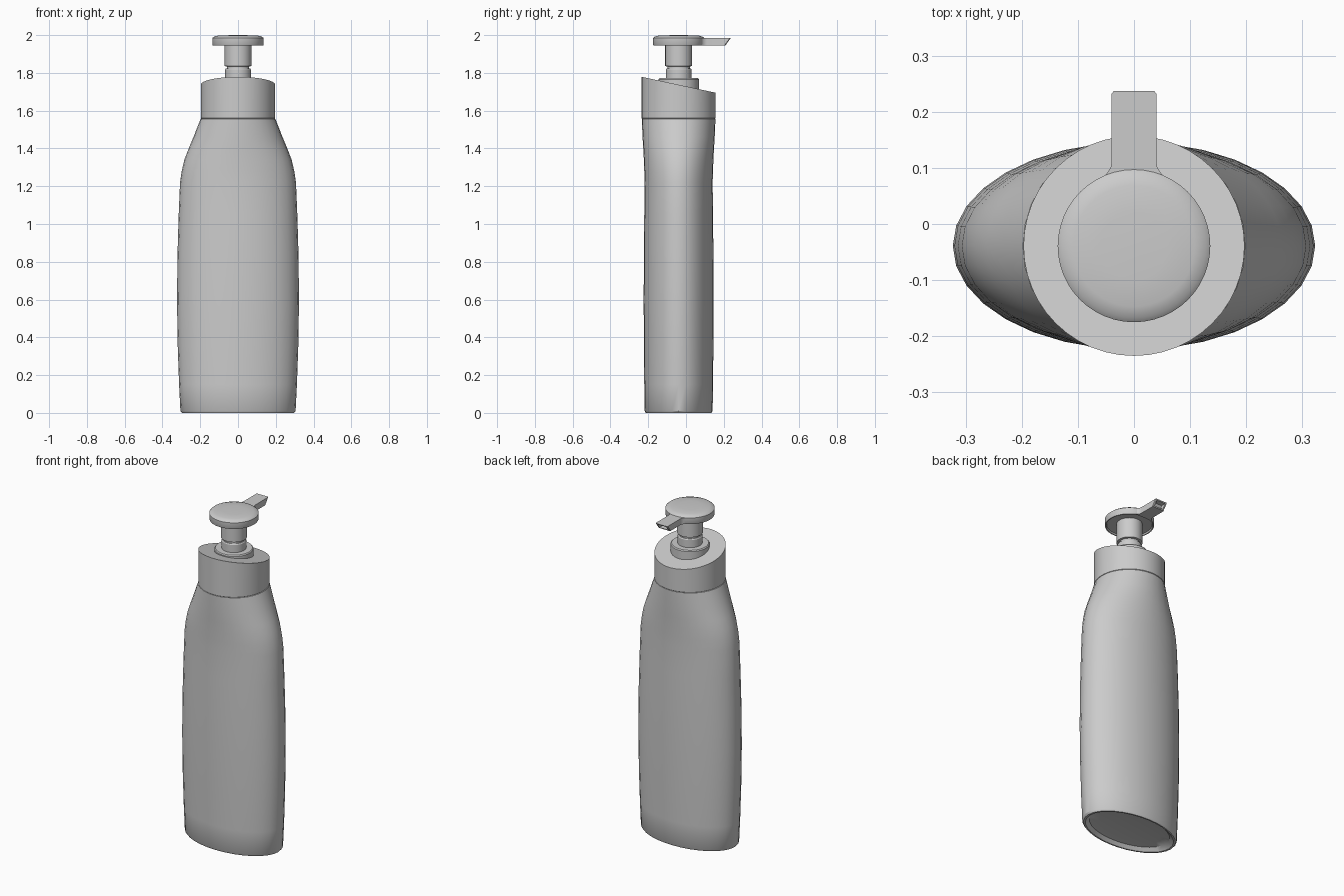
import bpy, bmesh
from math import sin, cos, pi, radians

if "Cube" in bpy.data.objects:
    bpy.data.objects.remove(bpy.data.objects["Cube"])

AXIS_Y = -0.039


def finish(name, bm, angle=30):
    bmesh.ops.recalc_face_normals(bm, faces=bm.faces)
    me = bpy.data.meshes.new(name)
    bm.to_mesh(me)
    bm.free()
    ob = bpy.data.objects.new(name, me)
    bpy.context.collection.objects.link(ob)
    bpy.ops.object.select_all(action='DESELECT')
    ob.select_set(True)
    bpy.context.view_layer.objects.active = ob
    bpy.ops.object.shade_smooth_by_angle(angle=radians(angle))
    return ob


def loft(name, rings, seg=32, height=None, angle=30):
    """Stack elliptical rings (rx, ry, z), capped at both ends."""
    bm = bmesh.new()
    loops = []
    for rx, ry, z in rings:
        loop = []
        for i in range(seg):
            a = 2 * pi * i / seg
            x, y = rx * cos(a), AXIS_Y + ry * sin(a)
            loop.append(bm.verts.new((x, y, height(y, z) if height else z)))
        loops.append(loop)
    for lo, hi in zip(loops, loops[1:]):
        for i in range(seg):
            j = (i + 1) % seg
            bm.faces.new((lo[i], lo[j], hi[j], hi[i]))
    bm.faces.new(loops[0][::-1])
    bm.faces.new(loops[-1])
    return finish(name, bm, angle)


def turned(name, profile, seg=48):
    return loft(name, [(r, r, z) for r, z in profile], seg)


# bottle body: oval base blending into a round shoulder, recessed underside
loft("bottle_body", [
    (0.20, 0.11, 0.025), (0.26, 0.15, 0.02), (0.285, 0.166, 0.0),
    (0.297, 0.174, 0.0), (0.305, 0.18, 0.01), (0.312, 0.182, 0.15),
    (0.319, 0.184, 0.35), (0.323, 0.185, 0.6), (0.320, 0.184, 0.85),
    (0.314, 0.182, 1.05), (0.307, 0.180, 1.22), (0.298, 0.182, 1.28),
    (0.284, 0.184, 1.34), (0.263, 0.187, 1.395), (0.236, 0.191, 1.46),
    (0.198, 0.195, 1.556), (0.19, 0.19, 1.56)], angle=35)


# collar with a slanted flat top, high at the front
def slant(y, z):
    return 1.737 - (y - AXIS_Y) * 0.215 if z > 1.7 else z


loft("collar", [(0.190, 0.190, 1.555), (0.197, 0.196, 1.56),
                (0.197, 0.196, 1.74)], seg=48, height=slant)

# pump parts
turned("pump_ring", [(0.107, 1.68), (0.107, 1.766), (0.102, 1.772), (0.06, 1.772)])
turned("pump_neck", [(0.068, 1.74), (0.068, 1.818), (0.064, 1.824),
                     (0.059, 1.824), (0.059, 1.85)])
turned("pump_stem", [(0.06, 1.834), (0.071, 1.836), (0.071, 1.965)])
turned("pump_head", [(0.08, 1.957), (0.125, 1.955), (0.128, 1.946), (0.134, 1.946),
                     (0.136, 1.95), (0.136, 1.984), (0.128, 1.991),
                     (0.108, 1.997), (0.06, 1.999), (0.02, 2.0)])

# spout: flared at the head, undercut tip with a nozzle recess
half = [(0.056, 0.082), (0.047, 0.092), (0.041, 0.102), (0.040, 0.112),
        (0.040, 0.232), (0.036, 0.237)]
outline = half + [(-x, y) for x, y in reversed(half)]
bm = bmesh.new()
top = [bm.verts.new((x, y, 1.984)) for x, y in outline]
bot = [bm.verts.new((x, y - (0.028 if y > 0.2 else 0), 1.946)) for x, y in outline]
bm.faces.new(top)
bm.faces.new(bot[::-1])
n = len(outline)
sides = [bm.faces.new((top[i], bot[i], bot[(i + 1) % n], top[(i + 1) % n]))
         for i in range(n)]
tip = sides[len(half) - 1]
bm.normal_update()
bmesh.ops.inset_region(bm, faces=[tip], thickness=0.010)
bmesh.ops.translate(bm, verts=bmesh.ops.extrude_discrete_faces(
    bm, faces=[tip])["faces"][0].verts, vec=(0, -0.03, 0))
finish("spout", bm)
